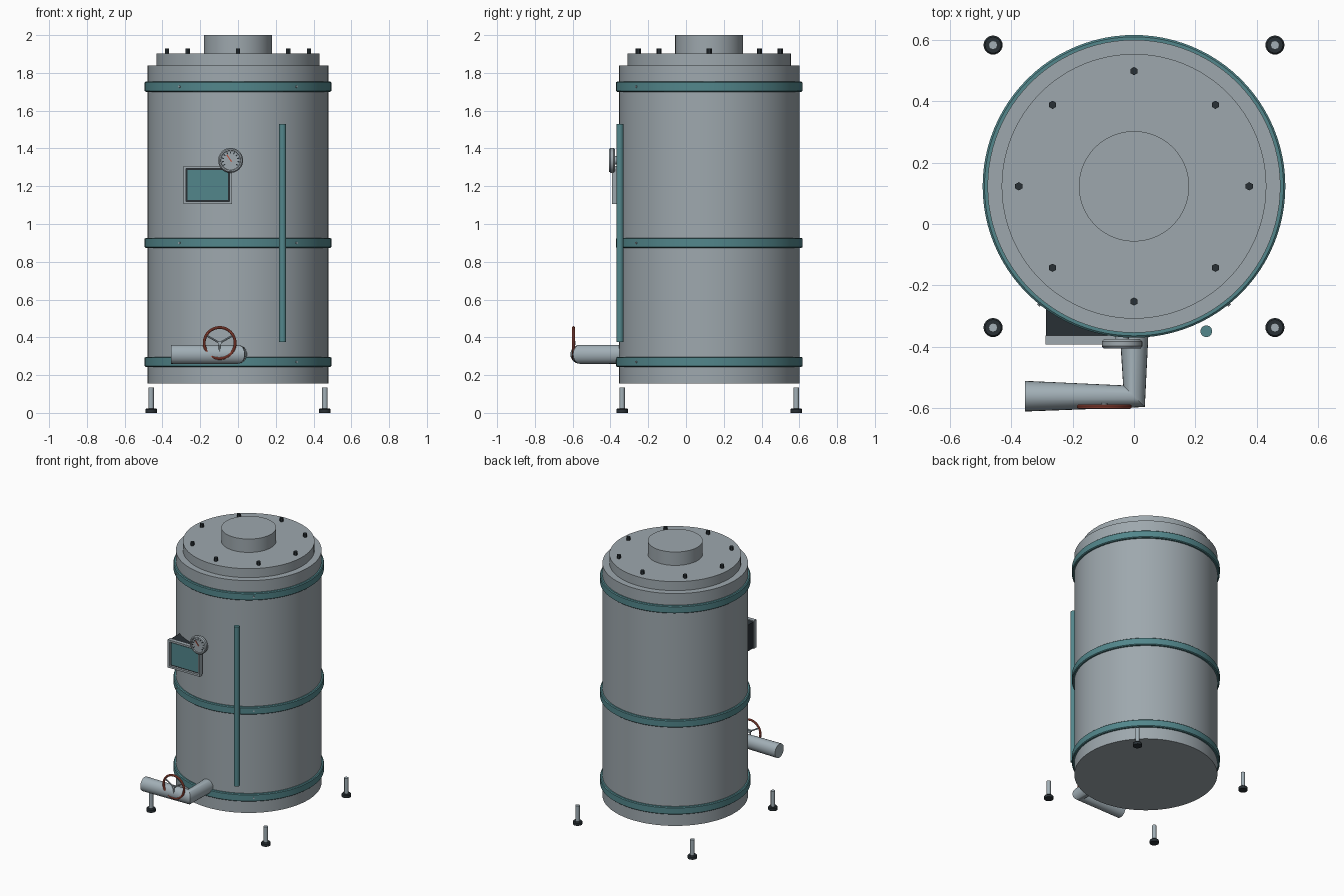
import bpy, bmesh, math
from mathutils import Vector, Matrix

if "Cube" in bpy.data.objects:
    bpy.data.objects.remove(bpy.data.objects["Cube"])

CY = 0.123  # tank axis in y


def mat(name, rgb):
    m = bpy.data.materials.new(name)
    m.diffuse_color = (*rgb, 1)
    m.use_nodes = True
    m.node_tree.nodes["Principled BSDF"].inputs["Base Color"].default_value = m.diffuse_color
    return m


GREY = mat("tank grey", (0.34, 0.39, 0.42))
STEEL = mat("pale steel", (0.36, 0.43, 0.47))
TEAL = mat("teal", (0.085, 0.24, 0.26))
DARK = mat("charcoal", (0.022, 0.03, 0.036))
RED = mat("rust red", (0.48, 0.095, 0.06))


def make(name, bm, m, smooth=True):
    bmesh.ops.recalc_face_normals(bm, faces=bm.faces)
    me = bpy.data.meshes.new(name)
    bm.to_mesh(me)
    bm.free()
    me.materials.append(m)
    ob = bpy.data.objects.new(name, me)
    bpy.context.collection.objects.link(ob)
    if smooth:
        bpy.ops.object.select_all(action='DESELECT')
        ob.select_set(True)
        bpy.context.view_layer.objects.active = ob
        bpy.ops.object.shade_smooth_by_angle(angle=math.radians(35))
    return ob


def rod(name, a, b, r, m, n=24, r2=None):
    """Capped cylinder or cone from point a to point b."""
    a, b = Vector(a), Vector(b)
    d = b - a
    M = Matrix.Translation((a + b) / 2) @ Vector((0, 0, 1)).rotation_difference(d).to_matrix().to_4x4()
    bm = bmesh.new()
    bmesh.ops.create_cone(bm, cap_ends=True, segments=n, radius1=r,
                          radius2=r if r2 is None else r2, depth=d.length, matrix=M)
    return make(name, bm, m)


def box(name, lo, hi, m, turn=None):
    lo, hi = Vector(lo), Vector(hi)
    M = Matrix.Translation((lo + hi) / 2) @ Matrix.Diagonal((*(hi - lo), 1))
    bm = bmesh.new()
    bmesh.ops.create_cube(bm, size=1, matrix=(turn @ M) if turn else M)
    return make(name, bm, m, False)


def lathe(name, profile, m, centre, axis='Z', n=96, closed=False):
    """Revolve (radius, height) points around z, or around the front-facing axis."""
    bm = bmesh.new()
    vs = [bm.verts.new((r, 0, z)) for r, z in profile]
    pairs = list(zip(vs, vs[1:] + vs[:1])) if closed else list(zip(vs, vs[1:]))
    es = [bm.edges.new(p) for p in pairs]
    bmesh.ops.spin(bm, geom=vs + es, axis=(0, 0, 1), cent=(0, 0, 0),
                   angle=2 * math.pi, steps=n, use_duplicate=False)
    bmesh.ops.remove_doubles(bm, verts=bm.verts, dist=1e-5)
    M = Matrix.Translation(centre)
    if axis == 'Y':
        M = M @ Matrix.Rotation(math.pi / 2, 4, 'X')
    bm.transform(M)
    return make(name, bm, m)


# Tank body, lid and top neck
lathe("tank_body", [(0, .155), (.478, .155), (.478, 1.838), (.432, 1.838),
                    (.432, 1.903), (.18, 1.903), (.18, 2.0), (0, 2.0)], GREY, (0, CY, 0))

# Hoop bands with small front rivets
for i, z in enumerate((.27, .9, 1.727)):
    lathe(f"band_{i}", [(.47, z - .027), (.488, z - .027), (.494, z - .022), (.494, z + .022),
                        (.488, z + .027), (.47, z + .027)], TEAL, (0, CY, 0), closed=True)
    for s in (-1, 1):
        d = Vector((s * .626, -.78, 0)).normalized()
        c = Vector((0, CY, z))
        rod(f"band_rivet_{i}", c + d * .48, c + d * .499, .006, STEEL, 8)

# Lid bolts
for i in range(8):
    a = i * math.pi / 4
    x, y = .376 * math.cos(a), CY + .376 * math.sin(a)
    rod(f"lid_bolt_{i}", (x, y, 1.9), (x, y, 1.928), .0135, DARK, 6)

# Free-standing feet
for x in (-.46, .46):
    for y in (-.338, .584):
        lathe("foot_pad", [(0, 0), (.031, 0), (.031, .018), (.026, .024), (0, .024)],
              DARK, (x, y, 0), n=24)
        rod("foot_rod", (x, y, .02), (x, y, .135), .0145, STEEL, 12)

# Upright pipe beside the tank
rod("upright_pipe", (.236, -.35, .375), (.236, -.35, 1.53), .019, TEAL)

# Outlet pipe with a pinched mitre corner
bm = bmesh.new()
rings, N = [], 24
for (x, y), (dx, dy) in (((0, -.3), (1, 0)), ((0, -.562), (.707, -.707)), ((-.355, -.562), (0, -1))):
    rings.append([bm.verts.new((x + .05 * dx * math.cos(t), y + .05 * dy * math.cos(t),
                                .31 + .05 * math.sin(t)))
                  for t in (2 * math.pi * k / N for k in range(N))])
for a, b in zip(rings, rings[1:]):
    for k in range(N):
        bm.faces.new((a[k], a[(k + 1) % N], b[(k + 1) % N], b[k]))
bm.faces.new(rings[0])
bm.faces.new(rings[-1])
make("outlet_pipe", bm, STEEL)

# Valve wheel: rim, spokes and stem
W = Vector((-.097, -.596, .37))
lathe("wheel_rim", [(.082 + .0075 * math.cos(t), .0075 * math.sin(t))
                    for t in (k * math.pi / 5 for k in range(10))],
      RED, W, 'Y', 48, closed=True)
for k in range(3):
    a = math.radians(30 + 120 * k)
    rod("wheel_spoke", W, W + Vector((.08 * math.cos(a), 0, .08 * math.sin(a))), .005, STEEL, 8)
rod("wheel_hub", W + Vector((0, -.007, 0)), W + Vector((0, .012, 0)), .01, STEEL, 12)

# Display: dark housing, pale frame with a recess, teal screen
box("display_housing", (-.287, -.365, 1.112), (-.035, -.26, 1.302), DARK)
X0, X1, Z0, Z1, T = -.289, -.032, 1.106, 1.308, .014
for lo, hi in (((X0, Z0), (X1, Z0 + T)), ((X0, Z1 - T), (X1, Z1)),
               ((X0, Z0 + T), (X0 + T, Z1 - T)), ((X1 - T, Z0 + T), (X1, Z1 - T))):
    box("display_frame", (lo[0], -.393, lo[1]), (hi[0], -.364, hi[1]), GREY)
box("screen_border", (X0 + T, -.377, Z0 + T), (X1 - T, -.364, Z1 - T), DARK)
box("screen", (X0 + T + .008, -.381, Z0 + T + .008), (X1 - T - .008, -.376, Z1 - T - .008), TEAL)

# Round gauge: rim, face, tick marks, needle and mounting stem
G = Vector((-.039, -.375, 1.337))
lathe("gauge_case", [(0, 0), (.058, 0), (.066, .008), (.066, .024), (.06, .032),
                     (.053, .032), (.051, .026), (0, .026)], GREY, G, 'Y', 40)
rod("gauge_stem", G + Vector((0, .12, 0)), G + Vector((0, -.002, 0)), .022, STEEL)
for k in range(11):
    R = Matrix.Translation(G) @ Matrix.Rotation(math.radians(-125 + 25 * k), 4, 'Y')
    box("gauge_tick", (-.003, -.028, .036), (.003, -.025, .047), DARK, R)
R = Matrix.Translation(G) @ Matrix.Rotation(math.radians(-35), 4, 'Y')
box("gauge_needle", (-.003, -.03, -.008), (.003, -.025, .036), RED, R)
